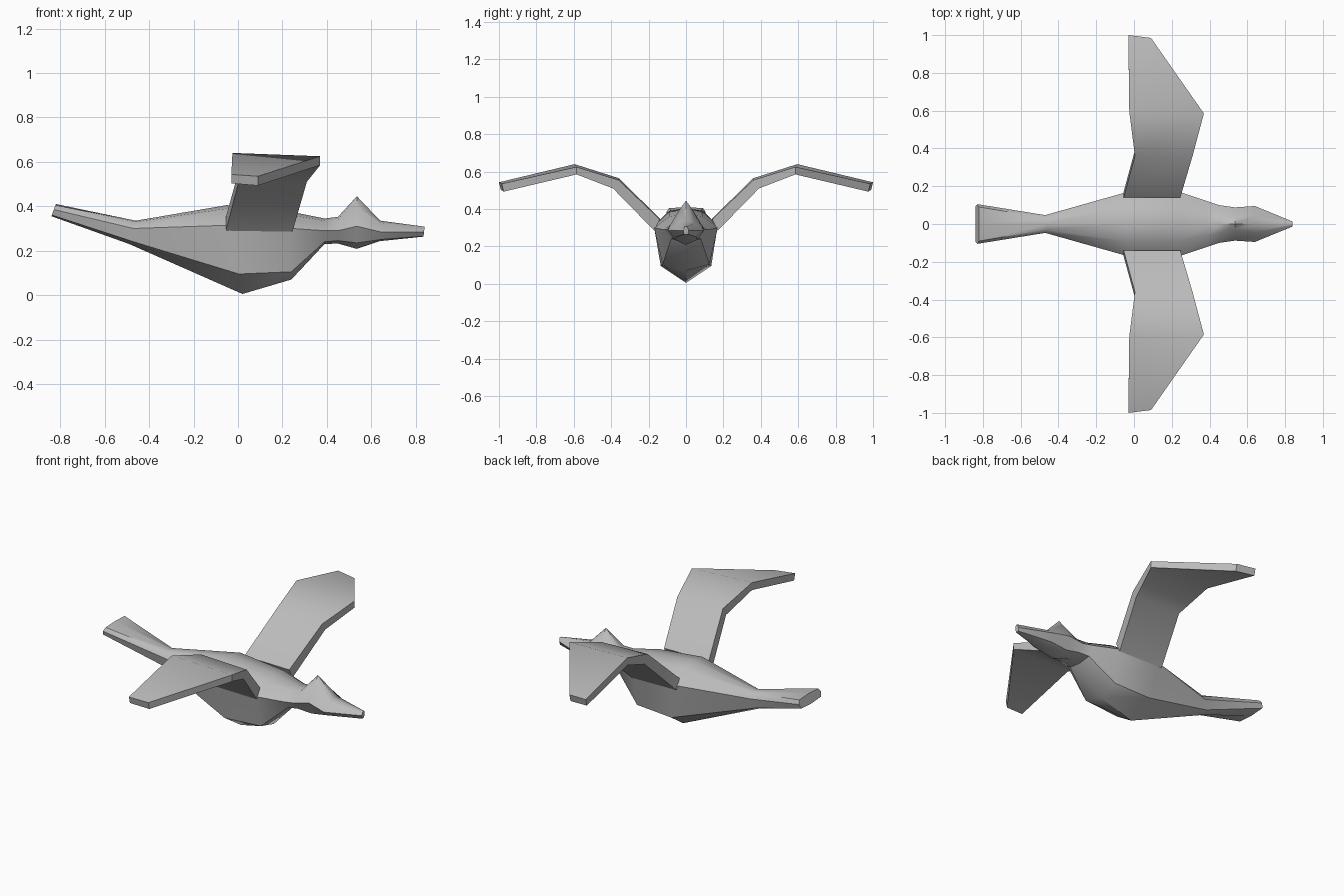
import bpy, bmesh, math

if "Cube" in bpy.data.objects:
    bpy.data.objects.remove(bpy.data.objects["Cube"])

grey = bpy.data.materials.new("plain grey")
grey.diffuse_color = (0.5, 0.5, 0.5, 1)
grey.use_nodes = True
grey.node_tree.nodes["Principled BSDF"].inputs["Base Color"].default_value = grey.diffuse_color


def loft(name, rings, angle):
    """Skin closed rings of points into one capped solid."""
    bm = bmesh.new()
    loops = [[bm.verts.new(p) for p in r] for r in rings]
    for a, b in zip(loops, loops[1:]):
        n = len(a)
        for i in range(n):
            j = (i + 1) % n
            bm.faces.new((a[i], a[j], b[j], b[i]))
    bm.faces.new(loops[0])
    bm.faces.new(loops[-1])
    bmesh.ops.recalc_face_normals(bm, faces=bm.faces)
    me = bpy.data.meshes.new(name)
    bm.to_mesh(me)
    bm.free()
    me.materials.append(grey)
    ob = bpy.data.objects.new(name, me)
    bpy.context.collection.objects.link(ob)
    bpy.context.view_layer.objects.active = ob
    ob.select_set(True)
    bpy.ops.object.shade_smooth_by_angle(angle=math.radians(angle))
    ob.select_set(False)
    return ob


def section(x_top, x_bot, w_sh, z_top, z_sh, w, z_side, w_low, z_low, z_bot):
    """Eight-sided symmetric cross-section, top centre first."""
    half = [(w_sh, z_sh), (w, z_side), (w_low, z_low)]

    def x_at(z):
        return x_top + (x_bot - x_top) * (z_top - z) / (z_top - z_bot)
    pts = [(0, z_top)] + half + [(0, z_bot)] + [(-y, z) for y, z in reversed(half)]
    return [(x_at(z), y, z) for y, z in pts]


# Body from tail to beak
loft("body", [
    section(-0.82, -0.84, 0.09, 0.41, 0.405, 0.105, 0.385, 0.095, 0.36, 0.355),
    section(-0.46, -0.49, 0.03, 0.335, 0.33, 0.047, 0.30, 0.035, 0.245, 0.23),
    section(-0.05, 0.02, 0.09, 0.405, 0.39, 0.17, 0.315, 0.135, 0.095, 0.005),
    section(0.24, 0.24, 0.09, 0.375, 0.36, 0.17, 0.30, 0.125, 0.105, 0.07),
    section(0.39, 0.39, 0.06, 0.345, 0.335, 0.12, 0.29, 0.08, 0.24, 0.23),
    section(0.45, 0.45, 0.05, 0.352, 0.34, 0.10, 0.29, 0.07, 0.245, 0.232),
    section(0.535, 0.535, 0.03, 0.445, 0.405, 0.088, 0.31, 0.06, 0.235, 0.208),
    section(0.64, 0.64, 0.045, 0.335, 0.325, 0.095, 0.285, 0.055, 0.25, 0.243),
    section(0.84, 0.835, 0.007, 0.308, 0.306, 0.014, 0.285, 0.01, 0.265, 0.263),
], 40)

# Wings: trailing x, leading x, trailing y, leading y, top z back/front, bottom z back/front
stations = [
    (-0.055, 0.245, 0.14, 0.14, 0.35, 0.345, 0.29, 0.285),
    (0.005, 0.31, 0.36, 0.36, 0.565, 0.555, 0.515, 0.51),
    (-0.025, 0.37, 0.595, 0.585, 0.64, 0.625, 0.595, 0.585),
    (-0.03, 0.09, 1.0, 0.985, 0.543, 0.535, 0.503, 0.493),
]
for name, s in (("left_wing", 1), ("right_wing", -1)):
    rings = []
    for xt, xl, yt, yl, tb, tf, bb, bf in stations:
        d = 0.03 if yt < 0.5 else (0 if yt < 0.9 else -0.01)   # underside offset
        rings.append([(xt, s * yt, tb), (xl, s * yl, tf),
                      (xl, s * (yl + d), bf), (xt, s * (yt + d), bb)])
    loft(name, rings, 40)
